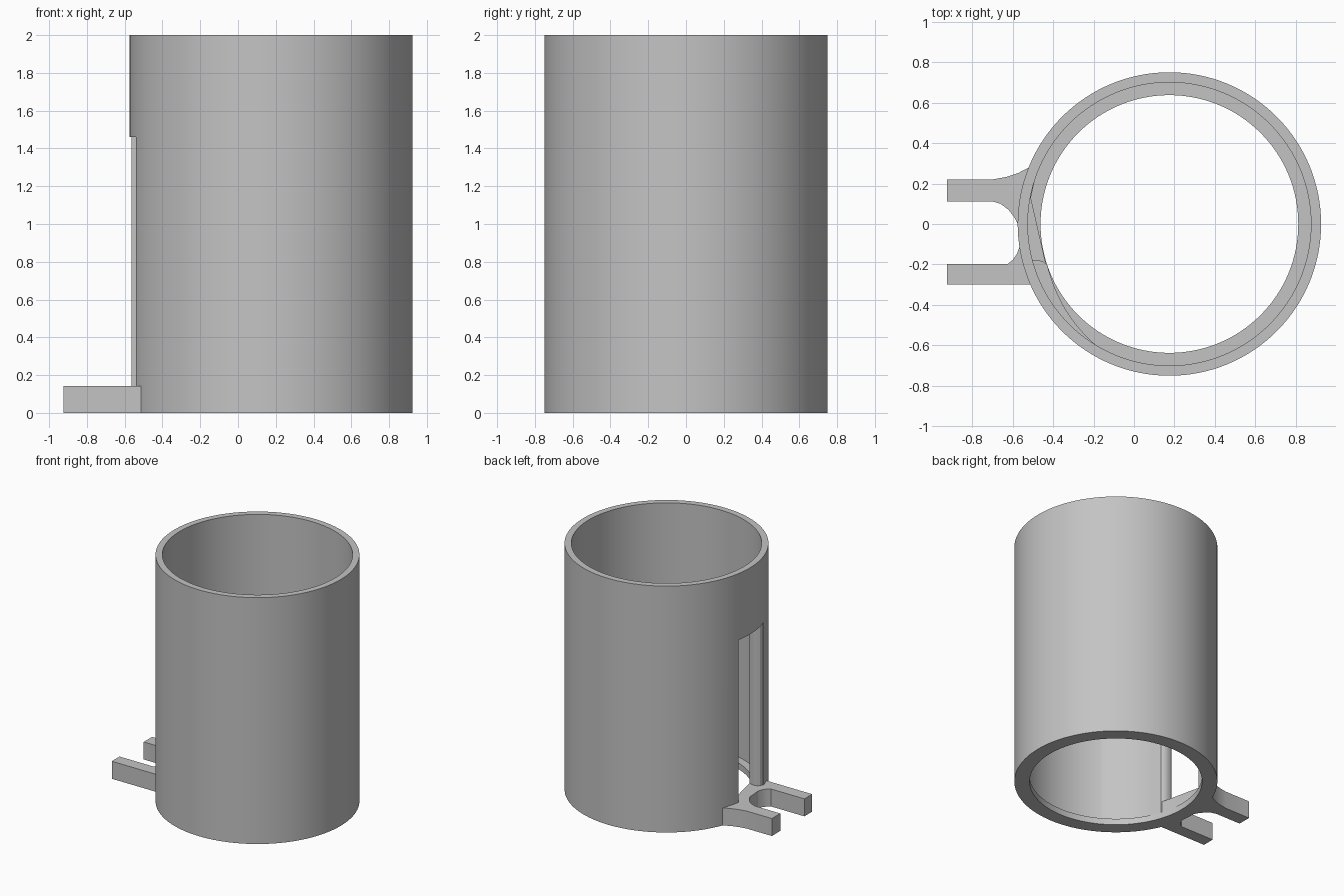
import bpy, bmesh
from math import cos, sin, radians, pi

if "Cube" in bpy.data.objects:
    bpy.data.objects.remove(bpy.data.objects["Cube"])

CX, R_OUT, R_IN, R_LIP = 0.175, 0.75, 0.70, 0.637
SLOT_LOW, SLOT_HIGH = 0.142, 1.46

grey = bpy.data.materials.new("plain grey")
grey.use_nodes = True
grey.diffuse_color = (0.55, 0.55, 0.55, 1)
grey.node_tree.nodes["Principled BSDF"].inputs["Base Color"].default_value = (0.55, 0.55, 0.55, 1)


def finish(name, bm):
    bmesh.ops.recalc_face_normals(bm, faces=bm.faces)
    mesh = bpy.data.meshes.new(name)
    bm.to_mesh(mesh)
    bm.free()
    mesh.materials.append(grey)
    ob = bpy.data.objects.new(name, mesh)
    bpy.context.collection.objects.link(ob)
    return ob


def prism(name, outline, z0, z1):
    """Extrude a plan outline from z0 up to z1."""
    bm = bmesh.new()
    face = bm.faces.new([bm.verts.new((x, y, z0)) for x, y in outline])
    out = bmesh.ops.extrude_face_region(bm, geom=[face])
    verts = [v for v in out["geom"] if isinstance(v, bmesh.types.BMVert)]
    bmesh.ops.translate(bm, verts=verts, vec=(0, 0, z1 - z0))
    return finish(name, bm)


def lathe(name, profile, n):
    """Revolve a closed (radius, height) profile about the tube axis."""
    bm = bmesh.new()
    rings = [[bm.verts.new((CX + r * cos(2 * pi * i / n), r * sin(2 * pi * i / n), z))
              for r, z in profile] for i in range(n)]
    k = len(profile)
    for i in range(n):
        a, b = rings[i], rings[(i + 1) % n]
        for j in range(k):
            bm.faces.new((a[j], b[j], b[(j + 1) % k], a[(j + 1) % k]))
    return finish(name, bm)


def polar(r, deg):
    return CX + r * cos(radians(deg)), r * sin(radians(deg))


def combine(target, tool, operation):
    mod = target.modifiers.new(operation.lower(), "BOOLEAN")
    mod.object, mod.operation, mod.solver = tool, operation, "EXACT"
    bpy.context.view_layer.objects.active = target
    bpy.ops.object.modifier_apply(modifier=mod.name)
    bpy.data.objects.remove(tool)


# Open tube with a narrow inner lip at its foot
tube = lathe("tube_holder", [(R_LIP, 0), (R_OUT, 0), (R_OUT, 2),
                             (R_IN, 2), (R_IN, 0.05), (R_LIP, 0.05)], 128)

# Tall side slot
slot = prism("slot_cutter", [(-0.7, -0.226), (-0.4, -0.226), (-0.4, 0.13), (-0.7, 0.13)],
             SLOT_LOW, SLOT_HIGH)
combine(tube, slot, "DIFFERENCE")

# Thickened inner wall with a rounded end beside the slot
A0, A1, N = 198.3, 240, 16
inner = [polar(R_LIP + (R_IN + 0.003 - R_LIP) * (i / N) ** 1.3, A0 + (A1 - A0) * i / N)
         for i in range(N + 1)]
outer = [polar(0.725, A1 - (A1 - A0 - 2) * i / N) for i in range(N + 1)]
nose = [(-0.535, -0.226), (-0.527, -0.199), (-0.507, -0.182), (-0.475, -0.178), (-0.45, -0.185)]
combine(tube, prism("slot_pad", inner + outer + nose, 0.03, SLOT_HIGH + 0.005), "UNION")

# Forked foot: two prongs with curved roots, and the slot floor
fork = [(-0.49, 0.29), (-0.515, 0.282), (-0.57, 0.253), (-0.63, 0.233), (-0.70, 0.22),
        (-0.925, 0.22), (-0.925, 0.112), (-0.70, 0.112), (-0.66, 0.1), (-0.62, 0.07),
        (-0.59, 0.03), (-0.565, -0.02), (-0.565, -0.11), (-0.58, -0.15), (-0.6, -0.178),
        (-0.625, -0.198), (-0.925, -0.198), (-0.925, -0.298), (-0.5, -0.298),
        (-0.47, -0.29), (-0.435, -0.2), (-0.51, 0.13), (-0.49, 0.22)]
combine(tube, prism("forked_foot", fork, 0, SLOT_LOW), "UNION")

bpy.ops.object.select_all(action="DESELECT")
tube.select_set(True)
bpy.context.view_layer.objects.active = tube
bpy.ops.object.shade_smooth_by_angle(angle=radians(30))
